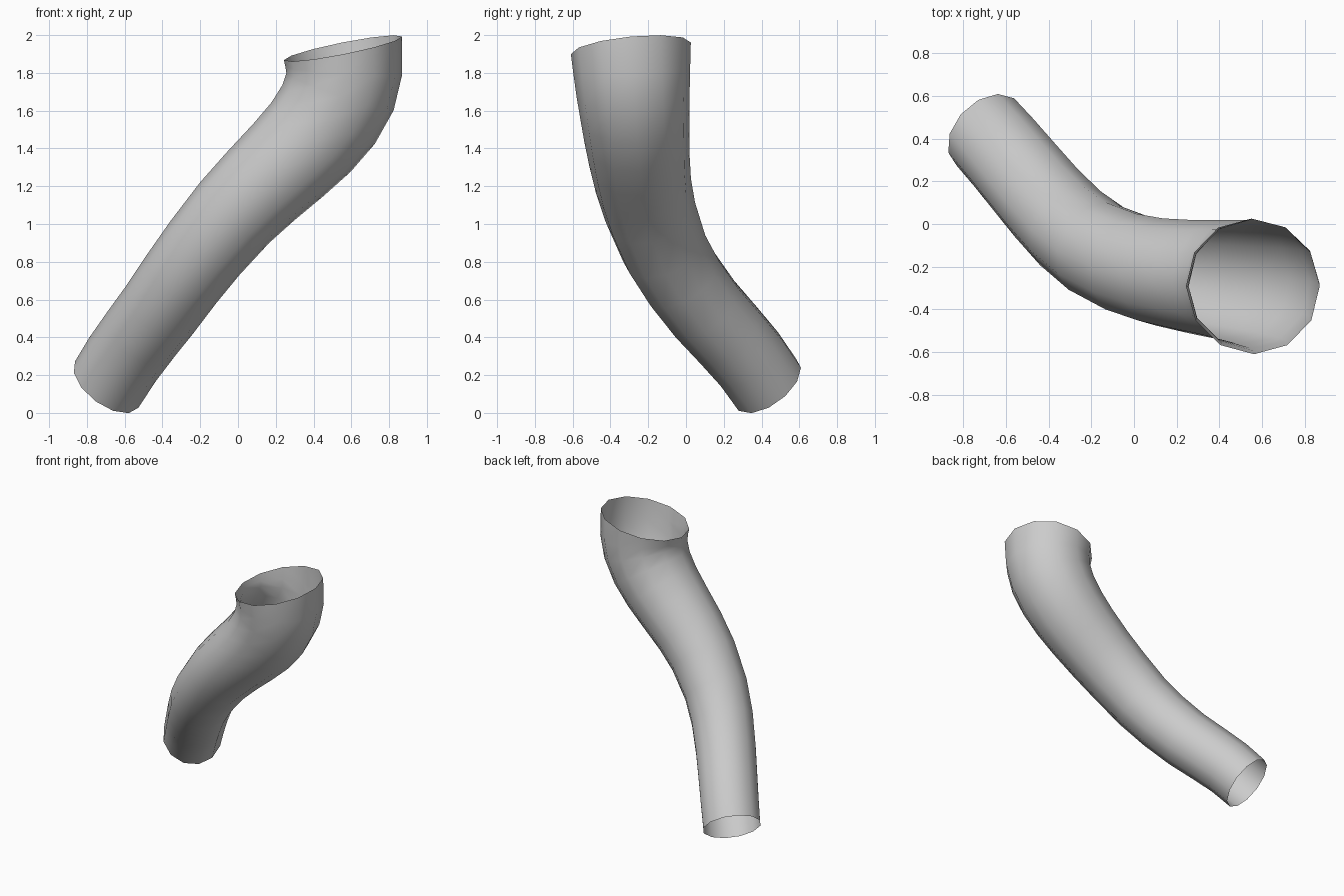
import bpy, bmesh
from math import cos, sin, pi
from mathutils import Vector

if "Cube" in bpy.data.objects:
    bpy.data.objects.remove(bpy.data.objects["Cube"])

SIDES = 12
R_BOTTOM, R_TOP, SAG = 0.208, 0.319, 0.025

# Centre line of the bent pipe, bottom to top
path = [Vector(p) for p in [
    (-0.695, 0.43, 0.15), (-0.61, 0.335, 0.285), (-0.515, 0.222, 0.415),
    (-0.412, 0.10, 0.55), (-0.298, -0.02, 0.71), (-0.177, -0.115, 0.87),
    (-0.018, -0.188, 1.06), (0.12, -0.225, 1.20), (0.268, -0.247, 1.34),
    (0.387, -0.26, 1.46), (0.48, -0.27, 1.58), (0.54, -0.28, 1.70),
    (0.56, -0.287, 1.81), (0.556, -0.292, 1.93)]]

# Ring directions: the ends are cut at their own angles
tangents = [(path[min(i + 1, len(path) - 1)] - path[max(i - 1, 0)]).normalized()
            for i in range(len(path))]
tangents[0] = Vector((0.52, -0.51, 0.68)).normalized()
tangents[-1] = Vector((-0.2, -0.1, 1)).normalized()

# Distance along the path drives the radius
dist = [0.0]
for a, b in zip(path, path[1:]):
    dist.append(dist[-1] + (b - a).length)

bm = bmesh.new()
rings = [None] * len(path)
side = Vector((0, 1, 0))
for i in reversed(range(len(path))):
    t = tangents[i]
    side = (side - t * side.dot(t)).normalized()   # carry the frame without twist
    other = t.cross(side)
    f = dist[i] / dist[-1]
    r = R_BOTTOM + (R_TOP - R_BOTTOM) * f - SAG * sin(pi * f)
    rings[i] = [bm.verts.new(path[i] + r * (cos(a) * side + sin(a) * other))
                for a in (2 * pi * k / SIDES for k in range(SIDES))]

# Pipe wall, open at both ends
for low, high in zip(rings, rings[1:]):
    for k in range(SIDES):
        n = (k + 1) % SIDES
        bm.faces.new((low[k], low[n], high[n], high[k])).smooth = True

mesh = bpy.data.meshes.new("bent_pipe")
bm.to_mesh(mesh)
bm.free()
pipe = bpy.data.objects.new("bent_pipe", mesh)
bpy.context.collection.objects.link(pipe)
